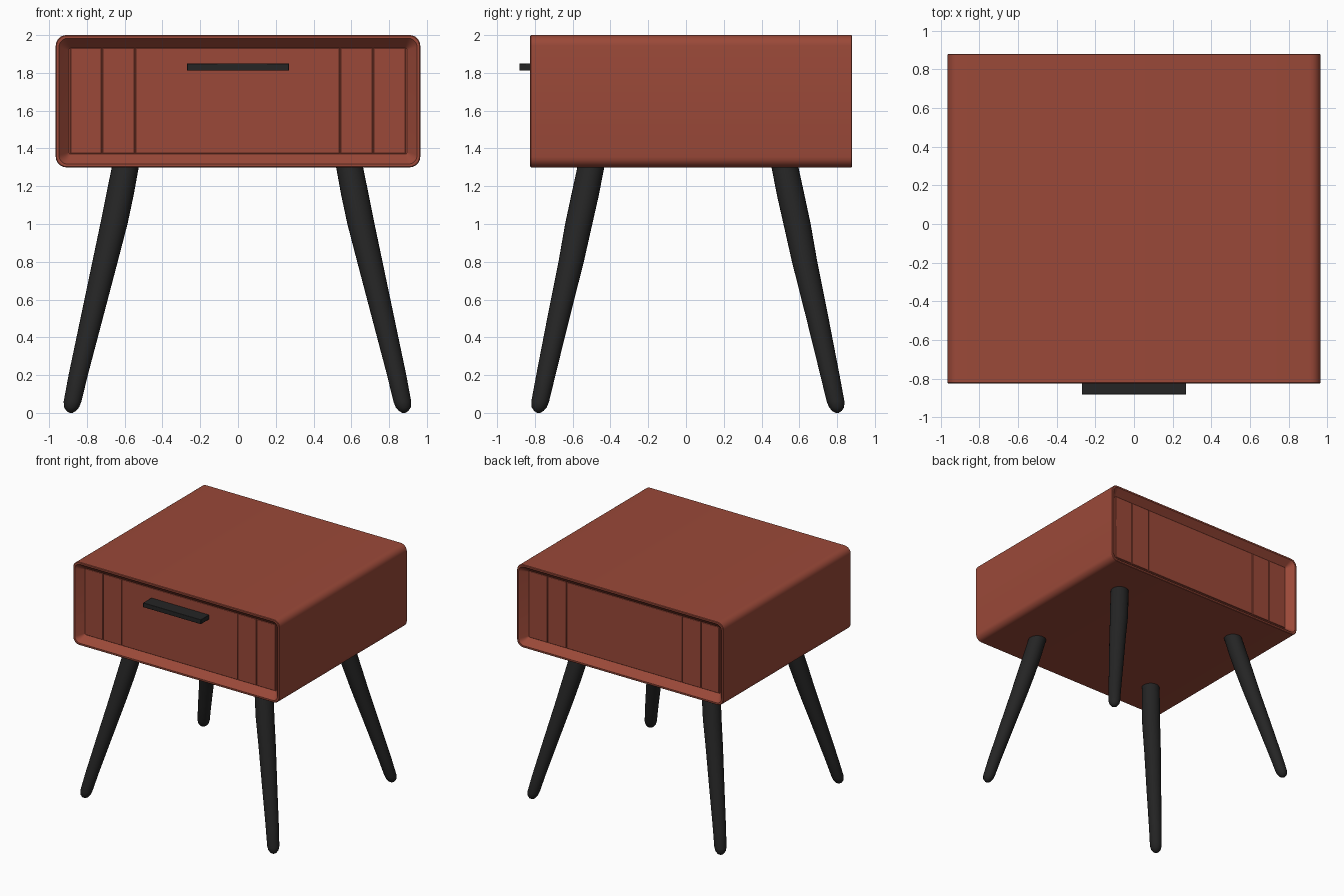
import bpy, bmesh, math
from mathutils import Matrix, Vector

cube = bpy.data.objects.get("Cube")
if cube:
    bpy.data.objects.remove(cube, do_unlink=True)


def material(name, rgb):
    m = bpy.data.materials.new(name)
    m.use_nodes = True
    m.diffuse_color = (*rgb, 1)
    m.node_tree.nodes["Principled BSDF"].inputs["Base Color"].default_value = (*rgb, 1)
    return m


RED = material("terracotta_red", (0.325, 0.066, 0.04))
BLACK = material("soft_black", (0.018, 0.018, 0.018))


def finish(name, bm, mat, angle=30):
    bmesh.ops.recalc_face_normals(bm, faces=bm.faces)
    mesh = bpy.data.meshes.new(name)
    bm.to_mesh(mesh)
    bm.free()
    mesh.materials.append(mat)
    obj = bpy.data.objects.new(name, mesh)
    bpy.context.collection.objects.link(obj)
    bpy.ops.object.select_all(action='DESELECT')
    obj.select_set(True)
    bpy.context.view_layer.objects.active = obj
    bpy.ops.object.shade_smooth_by_angle(angle=math.radians(angle))
    return obj


def loft(bm, rings):
    """Skin a list of equal point rings and cap both ends."""
    loops = [[bm.verts.new(p) for p in ring] for ring in rings]
    n = len(loops[0])
    for a, b in zip(loops, loops[1:]):
        for i in range(n):
            j = (i + 1) % n
            bm.faces.new((a[i], a[j], b[j], b[i]))
    bm.faces.new(loops[0])
    bm.faces.new(loops[-1])


def add_box(bm, lo, hi):
    lo, hi = Vector(lo), Vector(hi)
    place = Matrix.Translation((lo + hi) / 2) @ Matrix.Diagonal((*(hi - lo), 1))
    bmesh.ops.create_cube(bm, size=1, matrix=place)


def bevel(obj, width):
    mod = obj.modifiers.new("soft_edges", 'BEVEL')
    mod.width = width
    mod.segments = 2


FRONT, BACK, DEPTH = -0.825, 0.88, 0.06
HALF_W, HALF_H, MID_Z = 0.965, 0.35, 1.65


def rounded_rect(y, inset, radius, steps=6):
    pts = []
    w, h = HALF_W - inset - radius, HALF_H - inset - radius
    for k, (sx, sz) in enumerate([(1, 1), (-1, 1), (-1, -1), (1, -1)]):
        for s in range(steps + 1):
            a = (k + s / steps) * math.pi / 2
            pts.append((sx * w + radius * math.cos(a), y,
                        MID_Z + sz * h + radius * math.sin(a)))
    return pts


# Cabinet shell: rounded tube with a sloping recess at both ends
def end_rings(y, inward):
    return [rounded_rect(y + inward * DEPTH, 0.07, 0.01),
            rounded_rect(y + inward * 0.006, 0.022, 0.045),
            rounded_rect(y, 0.017, 0.047),
            rounded_rect(y, 0.004, 0.054),
            rounded_rect(y + inward * 0.004, 0, 0.056)]


bm = bmesh.new()
loft(bm, end_rings(FRONT, 1) + end_rings(BACK, -1)[::-1])
finish("cabinet_shell", bm, RED)

# Drawer front and matching back panel, split by narrow upright grooves
SPLITS = [-0.89, -0.72, -0.545, 0.54, 0.715, 0.89]
for name, y, inward in [("drawer_front", FRONT, 1), ("back_panel", BACK, -1)]:
    bm = bmesh.new()
    ys = sorted([y + inward * (DEPTH - 0.008), y + inward * (DEPTH + 0.02)])
    for x0, x1 in zip(SPLITS, SPLITS[1:]):
        add_box(bm, (x0 + 0.003, ys[0], 1.373), (x1 - 0.003, ys[1], 1.932))
    bevel(finish(name, bm, RED), 0.003)

# Drawer pull
bm = bmesh.new()
add_box(bm, (-0.27, -0.882, 1.812), (0.27, FRONT + DEPTH, 1.85))
bevel(finish("drawer_handle", bm, BLACK), 0.003)

# Splayed legs: (height, x, y, radius) from the top down to a rounded foot
LEG = [(1.32, 0.59, 0.51, 0.071), (1.15, 0.623, 0.545, 0.073),
       (1.0, 0.654, 0.578, 0.072), (0.8, 0.701, 0.618, 0.067),
       (0.5, 0.772, 0.686, 0.059), (0.2, 0.843, 0.752, 0.051),
       (0.06, 0.873, 0.782, 0.047), (0.03, 0.878, 0.787, 0.04),
       (0.01, 0.88, 0.789, 0.025), (0.0, 0.881, 0.79, 0.008)]
SIDES = 24
for row, sy in [("front", -1), ("back", 1)]:
    for side, sx in [("left", 1), ("right", -1)]:
        bm = bmesh.new()
        rings = []
        for z, x, y, r in LEG:
            angles = [2 * math.pi * i / SIDES for i in range(SIDES)]
            rings.append([(sx * x - 0.003 + r * math.cos(a),
                           sy * y + 0.01 + r * math.sin(a), z) for a in angles])
        loft(bm, rings)
        finish(f"{row}_{side}_leg", bm, BLACK, 50)
